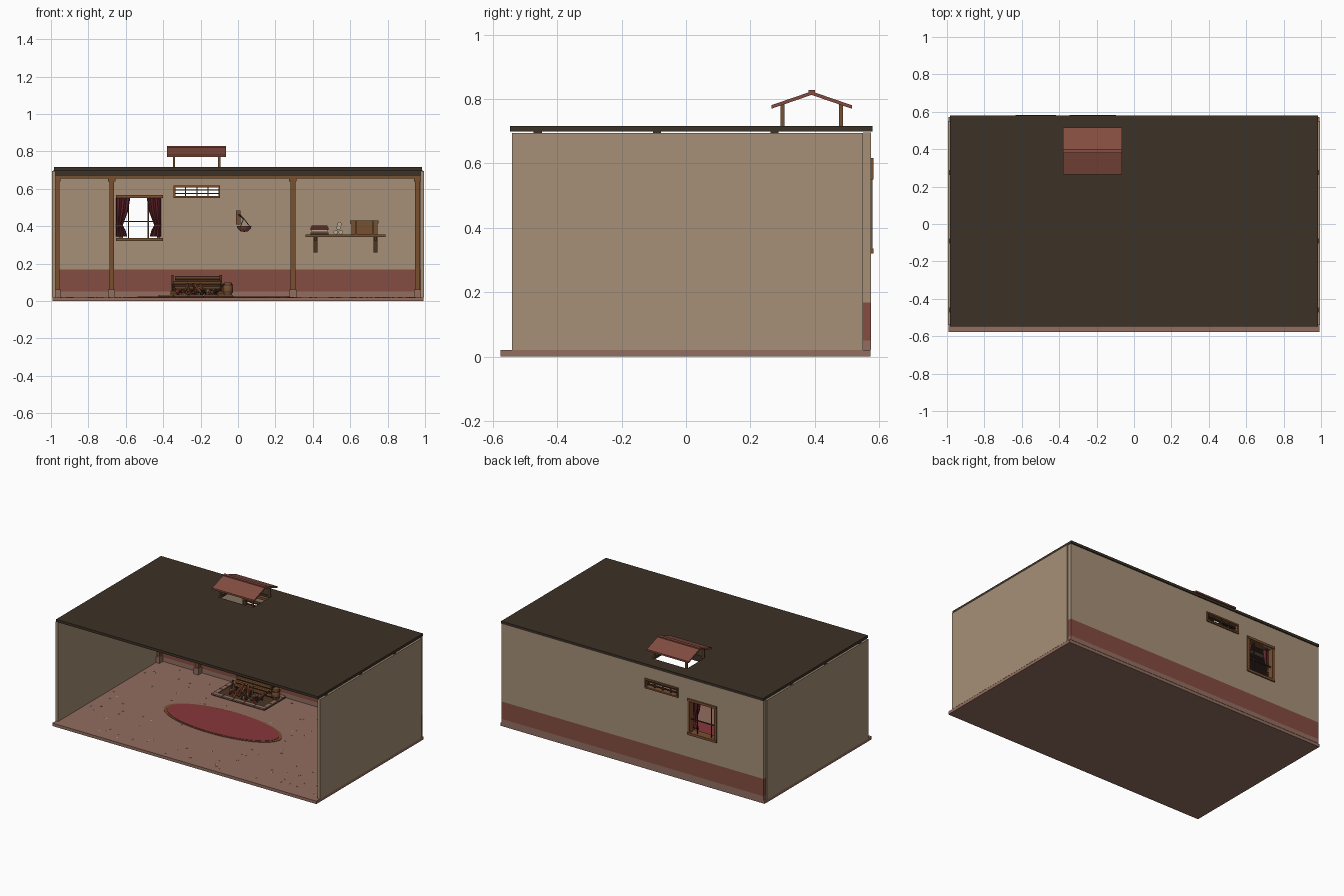
import bpy, bmesh, math, random
from mathutils import Matrix, Vector

random.seed(4)
if "Cube" in bpy.data.objects:
    bpy.data.objects.remove(bpy.data.objects["Cube"])


def material(name, r, g, b):
    m = bpy.data.materials.new(name)
    m.use_nodes = True
    m.diffuse_color = (r, g, b, 1)
    bsdf = m.node_tree.nodes["Principled BSDF"]
    bsdf.inputs["Base Color"].default_value = (r, g, b, 1)
    bsdf.inputs["Roughness"].default_value = 0.9
    return m


PLASTER = material("tan plaster", .38, .28, .185)
RED = material("brick red", .23, .074, .052)
STONE = material("pinkish stone", .29, .155, .115)
ROOF = material("dark roof", .046, .031, .02)
WOOD = material("brown wood", .19, .08, .03)
SOOT = material("dark wood", .07, .035, .018)
CLOTH = material("maroon cloth", .13, .018, .024)
RUG = material("crimson rug", .25, .038, .045)
PAPER = material("pale parchment", .5, .4, .3)
EMBER = material("ember red", .5, .09, .04)


def finish(name, bm, *mats, smooth=False):
    bmesh.ops.recalc_face_normals(bm, faces=bm.faces)
    me = bpy.data.meshes.new(name)
    bm.to_mesh(me)
    bm.free()
    for m in mats:
        me.materials.append(m)
    ob = bpy.data.objects.new(name, me)
    bpy.context.collection.objects.link(ob)
    if smooth:
        bpy.ops.object.select_all(action="DESELECT")
        ob.select_set(True)
        bpy.context.view_layer.objects.active = ob
        bpy.ops.object.shade_smooth_by_angle()


def box(name, mat, x, y, z):
    """Box between pairs of limits."""
    lim = (x, y, z)
    mid = Vector([(a + b) / 2 for a, b in lim])
    size = Vector([b - a for a, b in lim])
    bm = bmesh.new()
    bmesh.ops.create_cube(bm, size=1, matrix=Matrix.Translation(mid) @ Matrix.Diagonal(size).to_4x4())
    finish(name, bm, mat)


def around(c, half):
    return (c - half, c + half)


def rod(name, mat, a, b, r, sides=10):
    """Cylinder from point a to point b."""
    a, b = Vector(a), Vector(b)
    turn = (b - a).to_track_quat("Z", "Y").to_matrix().to_4x4()
    bm = bmesh.new()
    bmesh.ops.create_cone(bm, cap_ends=True, segments=sides, radius1=r, radius2=r,
                          depth=(b - a).length, matrix=Matrix.Translation((a + b) / 2) @ turn)
    finish(name, bm, mat, smooth=True)


def lathe(name, mat, centre, profile, sides=16):
    bm = bmesh.new()
    vs = [bm.verts.new((r, 0, z)) for r, z in profile]
    es = [bm.edges.new(p) for p in zip(vs, vs[1:])]
    bmesh.ops.spin(bm, geom=vs + es, axis=(0, 0, 1), cent=(0, 0, 0), angle=math.tau, steps=sides)
    bmesh.ops.remove_doubles(bm, verts=bm.verts, dist=.0002)
    bmesh.ops.translate(bm, verts=bm.verts, vec=centre)
    finish(name, bm, mat, smooth=True)


def thicken(bm, vec):
    """Extrude every face along vec."""
    ext = bmesh.ops.extrude_face_region(bm, geom=bm.faces[:])["geom"]
    bmesh.ops.translate(bm, vec=vec, verts=[g for g in ext if isinstance(g, bmesh.types.BMVert)])


def panel(name, mats, us, vs, place, depth, holes, rule=lambda c: 0):
    """Slab made of a grid of cells, leaving out the hole cells."""
    bm = bmesh.new()
    pts = [[bm.verts.new(place(u, v)) for v in vs] for u in us]
    for i in range(len(us) - 1):
        for j in range(len(vs) - 1):
            if (i, j) not in holes:
                bm.faces.new((pts[i][j], pts[i + 1][j], pts[i + 1][j + 1], pts[i][j + 1]))
    thicken(bm, depth)
    for f in bm.faces:
        f.material_index = rule(f.calc_center_median())
    finish(name, bm, *mats)


# Shell: floor, walls with window and vent openings, roof with smoke hole
FLOOR = .02
box("floor", STONE, around(0, .993), (-.577, .573), (0, FLOOR))
panel("back_wall", (PLASTER, RED, STONE),
      (-.985, -.625, -.425, -.34, -.1, .985), (FLOOR, .05, .168, .335, .55, .56, .61, .697),
      lambda u, v: (u, .55, v), (0, .025, 0), {(1, 3), (3, 5)},
      lambda c: 2 if c.z < .05 else 1 if c.z < .168 else 0)
for s, side in ((-1, "right"), (1, "left")):
    box(side + "_wall", PLASTER, around(s * .985, .009), (-.54, .55), (FLOOR, .695))
panel("roof", (ROOF,), (-.985, -.35, -.09, .985), (-.547, .29, .49, .58),
      lambda u, v: (u, v, .699), (0, 0, .017), {(1, 1)})
for y in (-.46, -.09, .275):
    box("rafter", ROOF, around(0, .988), around(y, .013), (.672, .699))

# Posts with footings and caps, carrying a beam along the back wall
for x in (-.968, -.675, .294, .96):
    box("post", WOOD, around(x, .013), (.522, .55), (.06, .645))
    box("post_footing", STONE, around(x, .018), (.512, .55), (FLOOR, .062))
    box("post_cap", WOOD, around(x, .02), (.515, .55), (.64, .657))
box("wall_beam", WOOD, around(0, .975), (.518, .55), (.655, .672))

# Smoke hood over the roof hole
for x in (-.342, -.1):
    for y in (.3, .482):
        box("hood_post", WOOD, around(x, .006), around(y, .006), (.712, .79))
for y in (.265, .515):
    bm = bmesh.new()
    bm.faces.new([bm.verts.new(p) for p in
                  ((-.38, y, .77), (-.065, y, .77), (-.065, .39, .813), (-.38, .39, .813))])
    thicken(bm, (0, 0, .011))
    finish("hood_slope", bm, RED)
box("hood_ridge", RED, (-.38, -.065), around(.39, .01), (.814, .828))

# Window frame, glazing bars and sills
for x in (-.625, -.425):
    box("window_jamb", WOOD, around(x, .009), (.54, .58), (.335, .55))
for z, name in ((.328, "window_sill"), (.558, "window_head")):
    box(name, WOOD, around(-.527, .125), (.525, .56), around(z, .008))
    box(name + "_outside", WOOD, around(-.525, .109), (.56, .583), around(z, .008))
for x in (-.585, -.48):
    box("glazing_bar", SOOT, around(x, .003), around(.562, .003), (.335, .55))
box("glazing_crossbar", SOOT, (-.625, -.425), around(.562, .003), around(.425, .003))

# Tied curtains
for edge, s in ((-.652, 1), (-.412, -1)):
    bm = bmesh.new()
    rows = []
    for z, w in ((.345, .06), (.38, .05), (.405, .036), (.43, .045), (.48, .064), (.553, .076)):
        rows.append([bm.verts.new((edge + s * w * i / 12, .532 + .006 * math.sin(i * 1.57), z))
                     for i in range(13)])
    for a, b in zip(rows, rows[1:]):
        for i in range(12):
            bm.faces.new((a[i], a[i + 1], b[i + 1], b[i]))
    finish("curtain", bm, CLOTH, smooth=True)
    box("curtain_tie", RUG, around(edge + s * .018, .02), around(.532, .009), around(.405, .005))

# Vent with slats and uprights
for z in (.556, .612):
    box("vent_rail", WOOD, (-.345, -.095), (.54, .583), around(z, .005))
for x in (-.34, -.1):
    box("vent_end", WOOD, around(x, .005), (.54, .583), (.556, .612))
for z in (.575, .593):
    box("vent_slat", SOOT, (-.34, -.1), around(.562, .005), around(z, .003))
for i in range(3):
    box("vent_upright", SOOT, around(-.28 + i * .06, .003), around(.562, .004), (.556, .612))

# Shelf with brackets
box("shelf", WOOD, (.362, .788), (.455, .55), (.342, .355))
for x in (.415, .735):
    box("bracket_leg", SOOT, around(x, .01), (.53, .55), (.26, .342))
    box("bracket_arm", SOOT, around(x, .008), (.47, .55), (.325, .342))

# Shelf goods: books, scrolls and a chest
for i, mat in enumerate((SOOT, PAPER, CLOTH, SOOT)):
    shift = .006 * (i % 2)
    box("book", mat, (.388 + shift, .485 - shift), (.475, .535), (.355 + i * .013, .366 + i * .013))
for x, z in ((.523, .368), (.55, .368), (.537, .391), (.543, .41)):
    rod("scroll", PAPER, (x, .47, z), (x, .54, z), .012)
box("chest", WOOD, (.607, .745), (.468, .545), (.355, .415))
box("chest_lid", WOOD, (.6, .752), (.462, .548), (.415, .43))
for x in (.63, .722):
    box("chest_strap", SOOT, around(x, .005), (.46, .55), (.356, .432))

# Wall lamp on a bracket
box("lamp_plate", WOOD, around(.002, .012), (.538, .55), (.41, .485))
rod("lamp_arm", SOOT, (.002, .545, .465), (.03, .49, .44), .004)
for a in range(3):
    t = a * math.tau / 3
    rod("lamp_chain", SOOT, (.03, .49, .442), (.03 + .036 * math.cos(t), .49 + .036 * math.sin(t), .395), .002, 6)
lathe("lamp_bowl", RED, (.033, .49, 0), ((0, .37), (.02, .373), (.036, .39), (.04, .402), (.034, .4), (0, .385)))

# Hearth slab edged with stones
box("hearth_slab", SOOT, (-.425, -.025), (.32, .55), (FLOOR, .026))
for i in range(5):
    for y in (.335, .535):
        box("hearth_stone", STONE, around(-.385 + i * .08, .038), around(y, .014), (FLOOR, .032))
for i in range(3):
    for x in (-.41, -.04):
        box("hearth_stone", STONE, around(x, .014), around(.378 + i * .057, .026), (FLOOR, .032))

# Fire: embers and ash among charred sticks
for mat, name, n in ((EMBER, "embers", 26), (PAPER, "ash_lumps", 14), (ROOF, "coals", 30)):
    bm = bmesh.new()
    for i in range(n):
        spot = Vector((random.uniform(-.33, -.11), random.uniform(.36, .46), random.uniform(.03, .055)))
        bmesh.ops.create_icosphere(bm, subdivisions=1, radius=random.uniform(.006, .013),
                                   matrix=Matrix.Translation(spot))
    finish(name, bm, mat)
for i in range(7):
    x = -.32 + i * .033
    lean = random.uniform(-.05, .05)
    rod("fire_stick", (SOOT, EMBER, WOOD)[i % 3], (x, .37, .035), (x + lean, .45, .09), .006, 7)

# Log rack behind the fire
for x in (-.35, -.092):
    box("rack_post", SOOT, around(x, .006), around(.5, .008), (.026, .14))
for row in range(4):
    for y in (.485, .515):
        rod("log", WOOD, (-.36 + .008 * row, y, .042 + .027 * row),
            (-.078 - .006 * row, y, .042 + .027 * row), .012, 8)

# Small cask beside the rack
lathe("cask", WOOD, (-.054, .485, .03),
      ((0, 0), (.019, 0), (.026, .02), (.027, .04), (.02, .07), (.015, .07), (0, .066)))
for z in (.045, .083):
    rod("cask_hoop", SOOT, (-.054, .485, z), (-.054, .485, z + .005), .028, 16)

# Oval rug with a border
for name, mat, k, h in (("rug_border", WOOD, 1, .003), ("rug", RUG, .95, .005)):
    bm = bmesh.new()
    bmesh.ops.create_cone(bm, cap_ends=True, segments=48, radius1=1, radius2=1, depth=1,
                          matrix=Matrix.Translation((-.13, .025, FLOOR + h / 2))
                          @ Matrix.Diagonal((.43 * k, .168 * k, h, 1)))
    finish(name, bm, mat)

# Flecks of straw scattered on the floor
bm = bmesh.new()
for i in range(130):
    spot = Vector((random.uniform(-.95, .95), random.uniform(-.55, .52), FLOOR + .001))
    bmesh.ops.create_cube(bm, size=1, matrix=Matrix.Translation(spot)
                          @ Matrix.Rotation(random.uniform(0, 3), 4, "Z")
                          @ Matrix.Diagonal((.012, .005, .002, 1)))
finish("floor_flecks", bm, PAPER)
